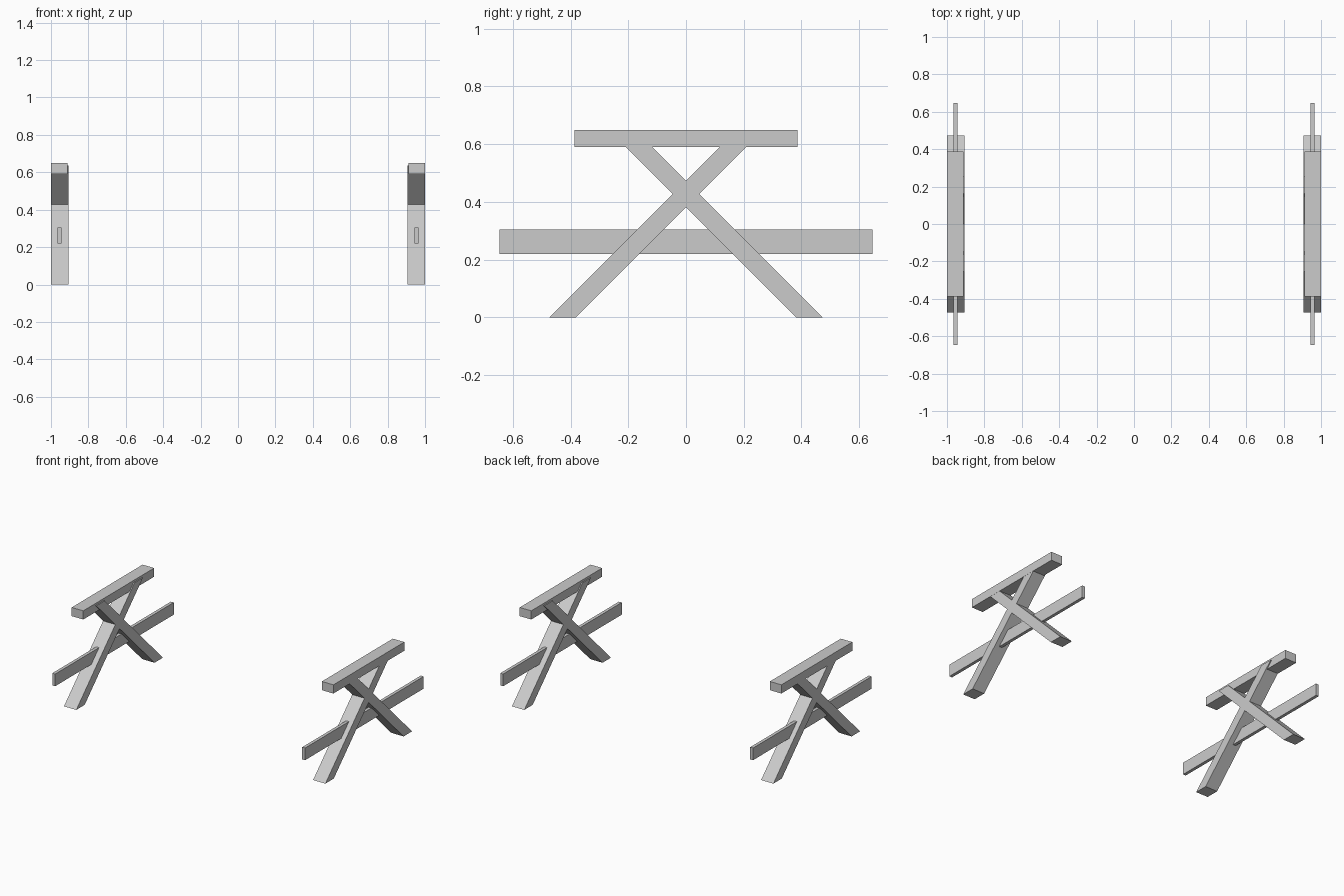
import bpy
import bmesh

# Remove the default cube
cube = bpy.data.objects.get("Cube")
if cube:
    bpy.data.objects.remove(cube, do_unlink=True)

# Single plain grey finish
grey = bpy.data.materials.new("plain_grey")
grey.use_nodes = True
grey.diffuse_color = (0.6, 0.6, 0.6, 1)
grey.node_tree.nodes["Principled BSDF"].inputs["Base Color"].default_value = (0.6, 0.6, 0.6, 1)


def prism(name, outline, x0, x1):
    """Extrude a (y, z) outline from x0 to x1."""
    bm = bmesh.new()
    face = bm.faces.new([bm.verts.new((x0, y, z)) for y, z in outline])
    ext = bmesh.ops.extrude_face_region(bm, geom=[face])
    moved = [g for g in ext["geom"] if isinstance(g, bmesh.types.BMVert)]
    bmesh.ops.translate(bm, verts=moved, vec=(x1 - x0, 0, 0))
    bmesh.ops.recalc_face_normals(bm, faces=bm.faces)
    mesh = bpy.data.meshes.new(name)
    bm.to_mesh(mesh)
    bm.free()
    mesh.materials.append(grey)
    obj = bpy.data.objects.new(name, mesh)
    bpy.context.collection.objects.link(obj)


def bar(half_length, bottom, top):
    return [(-half_length, bottom), (half_length, bottom),
            (half_length, top), (-half_length, top)]


# Crossed legs: one X-shaped outline, feet and tops cut level
half_w, cross_z, leg_top = 0.046, 0.427, 0.635
foot_y, head_y = cross_z, leg_top - cross_z
right_half = [
    (0, cross_z - half_w),
    (foot_y - half_w, 0), (foot_y + half_w, 0),
    (half_w, cross_z),
    (head_y + half_w, leg_top), (head_y - half_w, leg_top),
    (0, cross_z + half_w),
]
legs = right_half + [(-y, z) for y, z in reversed(right_half[1:-1])]

# Two mirrored trestles
for side, s in (("left", 1), ("right", -1)):
    prism(side + "_crossed_legs", legs, s * 0.905, s * 0.999)
    prism(side + "_top_bar", bar(0.387, 0.59, 0.65), s * 0.912, s)
    prism(side + "_seat_rail", bar(0.647, 0.22, 0.304), s * 0.944, s * 0.966)
